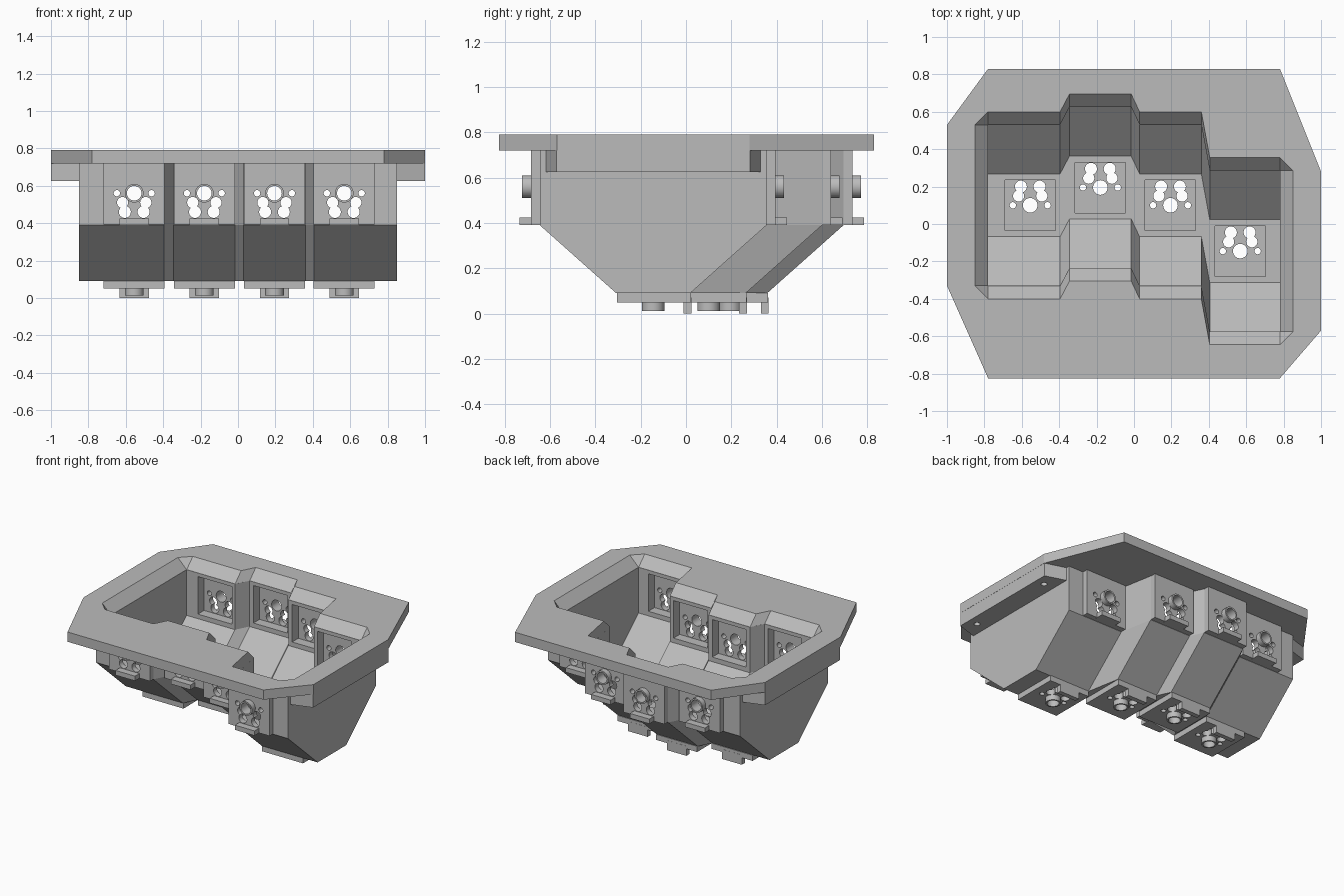
import bpy, bmesh, math
from mathutils import Matrix, Vector

cube = bpy.data.objects.get("Cube")
if cube:
    bpy.data.objects.remove(cube, do_unlink=True)

grey = bpy.data.materials.new("matte_grey")
grey.use_nodes = True
colour = (0.5, 0.5, 0.5, 1)
grey.diffuse_color = colour
grey.node_tree.nodes["Principled BSDF"].inputs["Base Color"].default_value = colour


def add_object(name, bm):
    bmesh.ops.recalc_face_normals(bm, faces=bm.faces)
    mesh = bpy.data.meshes.new(name)
    bm.to_mesh(mesh)
    bm.free()
    mesh.materials.append(grey)
    obj = bpy.data.objects.new(name, mesh)
    bpy.context.collection.objects.link(obj)
    return obj


def add_box(bm, low, high):
    low, high = Vector(low), Vector(high)
    size = Matrix.Diagonal((*(high - low), 1))
    bmesh.ops.create_cube(bm, size=1, matrix=Matrix.Translation((low + high) / 2) @ size)


def box(name, low, high):
    bm = bmesh.new()
    add_box(bm, low, high)
    return add_object(name, bm)


def cylinder(name, x, y, z0, z1, radius):
    bm = bmesh.new()
    bmesh.ops.create_cone(bm, cap_ends=True, segments=28, radius1=radius, radius2=radius,
                          depth=z1 - z0, matrix=Matrix.Translation((x, y, (z0 + z1) / 2)))
    return add_object(name, bm)


def loft(name, rings):
    """Closed solid through rings with equal point counts."""
    bm = bmesh.new()
    loops = [[bm.verts.new(p) for p in ring] for ring in rings]
    for a, b in zip(loops, loops[1:]):
        for i in range(len(a)):
            j = (i + 1) % len(a)
            bm.faces.new((a[i], a[j], b[j], b[i]))
    bm.faces.new(loops[0])
    bm.faces.new(loops[-1])
    return add_object(name, bm)


def prism(name, outline, z0, z1):
    return loft(name, [[(x, y, z) for x, y in outline] for z in (z0, z1)])


def combine(obj, tool, operation):
    """Apply a boolean, then discard the tool."""
    mod = obj.modifiers.new("cut", 'BOOLEAN')
    mod.operation, mod.solver, mod.object = operation, 'EXACT', tool
    bpy.context.view_layer.update()
    result = bpy.data.meshes.new_from_object(obj.evaluated_get(bpy.context.evaluated_depsgraph_get()))
    obj.modifiers.clear()
    obj.data = result
    bpy.data.objects.remove(tool, do_unlink=True)


# Staggered columns: each has a y offset, with short slanted links between
bends = [(-0.395, 0.1), (-0.345, 0.195), (-0.015, 0.195), (0.03, 0.1), (0.36, 0.1), (0.405, -0.145)]
columns = [(-0.555, 0.1), (-0.18, 0.195), (0.195, 0.1), (0.568, -0.145)]
left_shift, right_shift = -0.145, 0.1


def trough(name, end, half_profile):
    """Sweep a mirrored half profile (y, z) along the staggered columns."""
    profile = half_profile + [(-y, z) for y, z in reversed(half_profile)]
    path = [(-end, right_shift)] + bends + [(end, left_shift)]
    return loft(name, [[(x, y + shift, z) for y, z in profile] for x, shift in path])


def opening(d):
    """Outline of the chamfered mouth, grown by d, with clipped corners."""
    inner = [(-0.78, right_shift)] + bends + [(0.78, left_shift)]
    half = 0.43 + d
    back = [(x, s + half) for x, s in inner]
    front = [(x, s - half) for x, s in reversed(inner)]
    left = [(0.78 + d, left_shift + k) for k in (0.43, -0.43)]
    right = [(-0.78 - d, right_shift + k) for k in (-0.43, 0.43)]
    return [(x, y, 0.72 + d) for x, y in back + left + front + right]


# Outer trough with its top flange
shell = trough("housing", 0.85, [(0.163, 0.09), (0.5, 0.39), (0.5, 0.75)])
flange = [(-0.78, 0.83), (0.78, 0.83), (1, 0.28), (1, -0.57),
          (0.78, -0.825), (-0.78, -0.825), (-1, -0.33), (-1, 0.53)]
combine(shell, prism("flange", flange, 0.72, 0.79), 'UNION')

# Mounting blocks under both ends of the flange
for side, shift in ((1, left_shift), (-1, right_shift)):
    outline = [(side * 0.77, shift + 0.498), (side * 0.999, shift + 0.427),
               (side * 0.999, shift - 0.427), (side * 0.77, shift - 0.498)]
    combine(shell, prism("mounting_block", outline, 0.625, 0.76), 'UNION')

# Hollow interior, chamfered mouth and screw holes
combine(shell, trough("cavity", 0.78, [(0.168, 0.16), (0.43, 0.392), (0.43, 0.9)]), 'DIFFERENCE')
combine(shell, loft("mouth", [opening(0.001), opening(0.09)]), 'DIFFERENCE')
for side, shift in ((1, left_shift), (-1, right_shift)):
    for k in (-0.34, 0.34):
        combine(shell, cylinder("screw_hole", side * 0.93, shift + k, 0.5, 0.7, 0.02), 'DIFFERENCE')

# Square windows through the walls and floor of every column
bm = bmesh.new()
w = 0.135
for x, y in columns:
    add_box(bm, (x - w, y - 0.56, 0.56 - w), (x + w, y + 0.56, 0.56 + w))
    add_box(bm, (x - w, y - w, 0), (x + w, y + w, 0.3))
combine(shell, add_object("windows", bm), 'DIFFERENCE')

# Socket plate: slab, collar and ledge, pierced by pin holes
socket = box("socket_plate", (-0.163, -0.168, 0), (0.163, 0.16, 0.04))
combine(socket, cylinder("collar", 0, 0, 0.02, 0.078, 0.05), 'UNION')
combine(socket, box("ledge", (-0.078, -0.169, 0.02), (0.078, -0.135, 0.09)), 'UNION')
holes = [(0, 0, 0.039)]
for s in (-1, 1):
    holes += [(s * 0.093, 0, 0.017), (s * 0.062, -0.05, 0.03), (s * 0.05, -0.1, 0.032)]
for x, y, r in holes:
    combine(socket, cylinder("pin_hole", x, y, -0.1, 0.2, r), 'DIFFERENCE')
bpy.ops.object.select_all(action='DESELECT')
socket.select_set(True)
bpy.context.view_layer.objects.active = socket
bpy.ops.object.shade_smooth_by_angle(angle=math.radians(30))

# Three sockets per column: front wall, back wall and floor
tilt = Matrix.Rotation(math.pi / 2, 4, 'X')
turn = Matrix.Rotation(math.pi, 4, 'Z')
for number, (x, y) in enumerate(columns, 1):
    places = (("front", (x, y - 0.5, 0.56), tilt),
              ("back", (x, y + 0.5, 0.56), turn @ tilt),
              ("floor", (x, y, 0.09), tilt @ tilt))
    for label, where, spin in places:
        plate = bpy.data.objects.new(f"{label}_socket_{number}", socket.data)
        plate.matrix_world = Matrix.Translation(where) @ spin
        bpy.context.collection.objects.link(plate)
bpy.data.objects.remove(socket, do_unlink=True)
